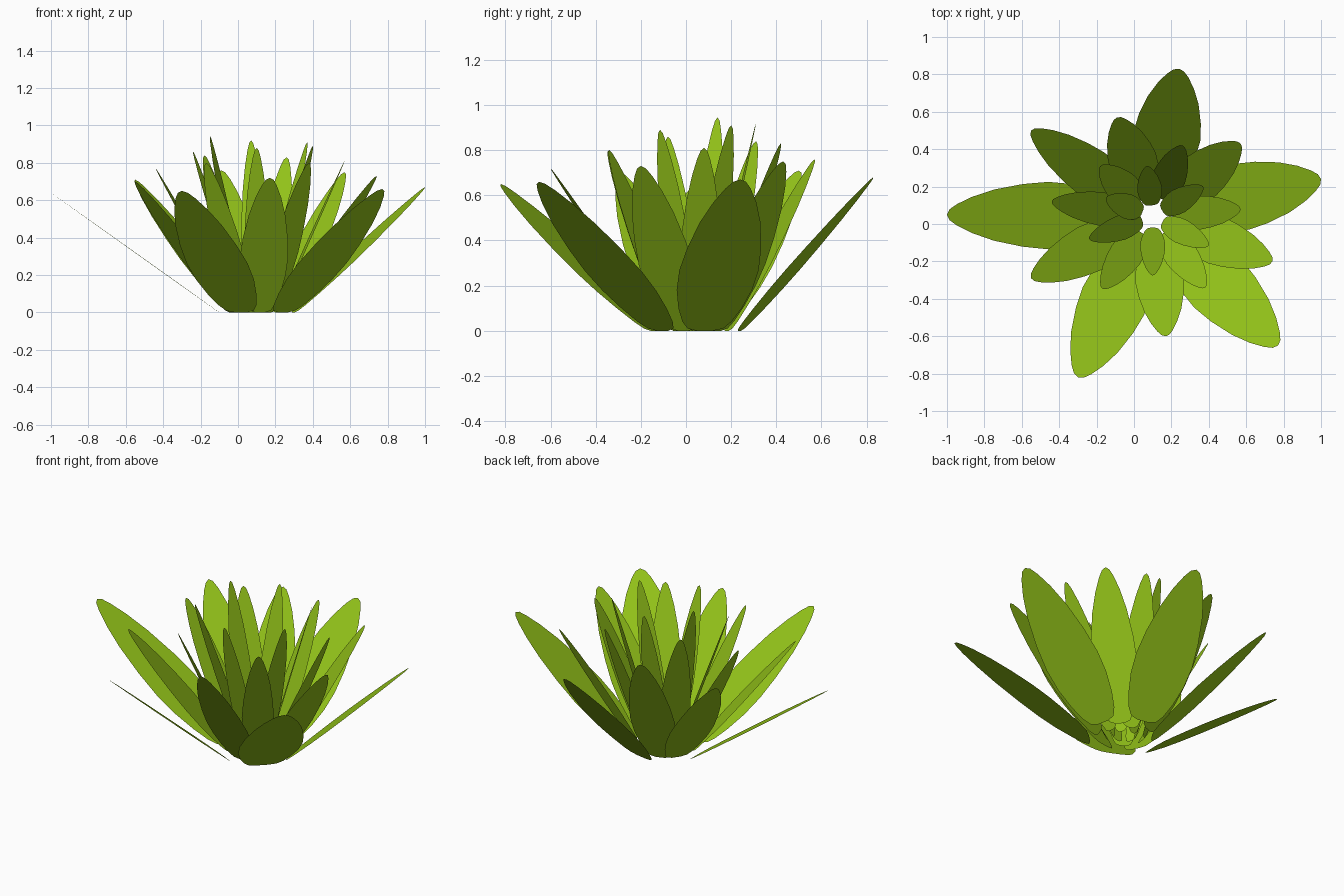
import bpy
from mathutils import Vector

if "Cube" in bpy.data.objects:
    bpy.data.objects.remove(bpy.data.objects["Cube"])

# leaf colour
green = bpy.data.materials.new("leaf_green")
green.diffuse_color = (0.30, 0.56, 0.01, 1)
green.use_nodes = True
green.node_tree.nodes["Principled BSDF"].inputs["Base Color"].default_value = green.diffuse_color

CENTRE = Vector((0.10, 0.04, 0))

# half outline of a leaf: (fraction of length, fraction of half width)
HALF = [(0, .2), (.015, .45), (.06, .62), (.15, .80), (.27, .95), (.4, 1),
        (.55, .93), (.72, .76), (.85, .54), (.94, .32), (.985, .16)]


def leaf(name, tip, base_radius, half_width):
    """Flat leaf from the base ring up to its tip, kept level across its width."""
    tip = Vector(tip)
    out = tip - CENTRE
    out.z = 0
    out.normalize()
    base = CENTRE + out * base_radius
    side = Vector((-out.y, out.x, 0)) * half_width
    axis = tip - base
    left = [base + axis * t + side * w for t, w in HALF]
    right = [base + axis * t - side * w for t, w in reversed(HALF)]
    verts = left + [tip] + right
    mesh = bpy.data.meshes.new(name)
    mesh.from_pydata(verts, [], [list(range(len(verts)))])
    mesh.materials.append(green)
    bpy.context.collection.objects.link(bpy.data.objects.new(name, mesh))


# rings of leaves: name, base radius, half width, leaf tips
RINGS = [
    ("outer_leaf", .20, .18, [(1, .24, .67), (.24, .83, .68), (-1, .05, .64),
                              (-.30, -.82, .65), (.77, -.65, .66)]),
    ("second_leaf", .15, .13, [(.57, .43, .75), (-.09, .57, .76), (-.55, .50, .71),
                               (-.55, -.29, .70), (.17, -.60, .72), (.74, -.20, .73)]),
    ("third_leaf", .105, .09, [(.57, .08, .81), (.26, .42, .83), (-.18, .31, .84),
                               (-.44, .12, .77), (-.17, -.345, .80), (.38, -.34, .80)]),
    ("inner_leaf", .06, .067, [(.37, .20, .91), (.07, .31, .92), (-.15, .14, .945),
                               (-.24, -.08, .86), (.10, -.275, .88), (.40, -.115, .89)]),
]

for name, radius, half_width, tips in RINGS:
    for i, tip in enumerate(tips):
        leaf(f"{name}_{i + 1}", tip, radius, half_width)
